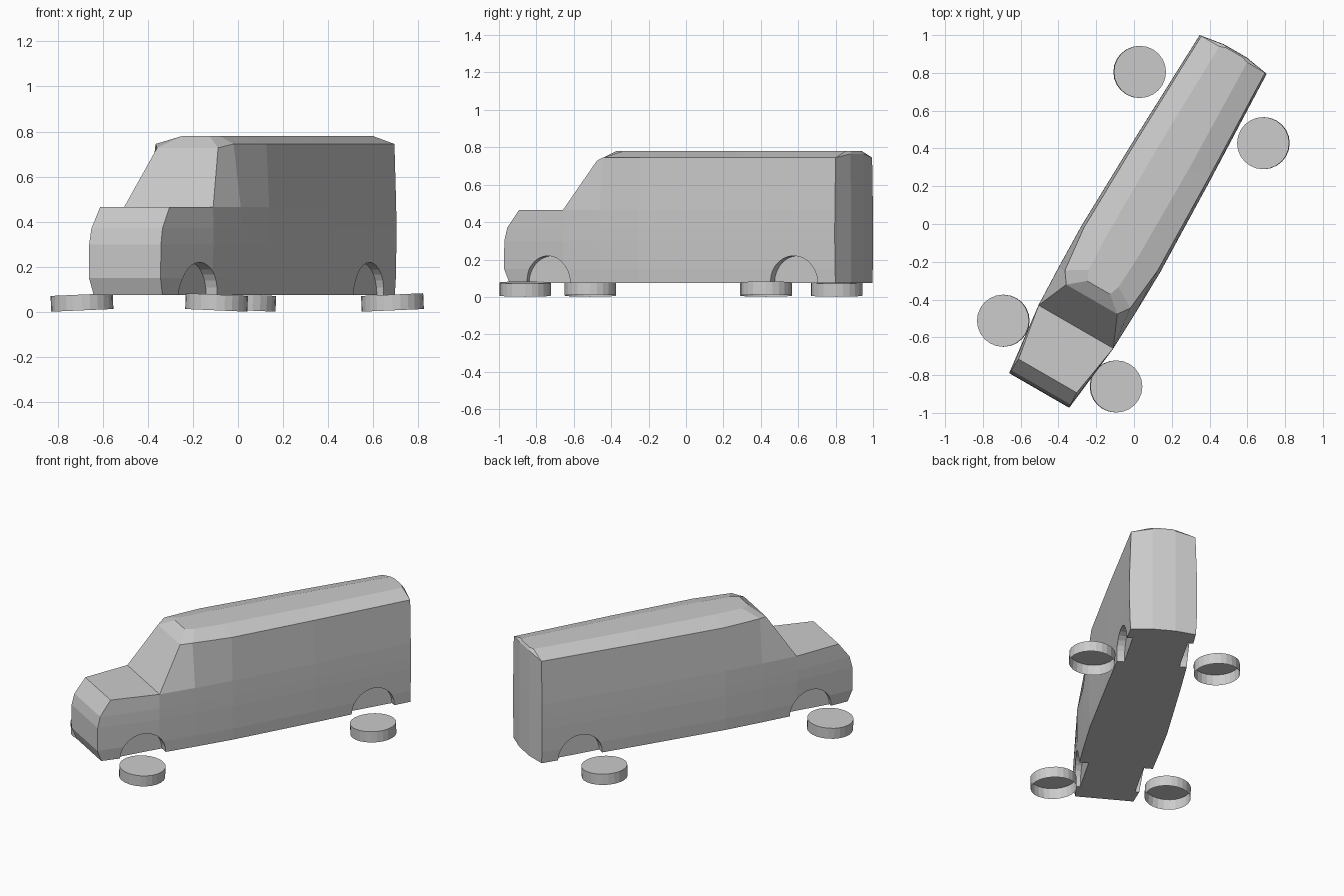
import bpy, bmesh
from math import radians
from mathutils import Matrix

if "Cube" in bpy.data.objects:
    bpy.data.objects.remove(bpy.data.objects["Cube"])

# the van stands turned 30 degrees on the ground
PLACE = Matrix.Translation((0.005, -0.003, 0)) @ Matrix.Rotation(radians(-30), 4, 'Z')


def make_object(name, bm, matrix):
    bmesh.ops.recalc_face_normals(bm, faces=bm.faces)
    mesh = bpy.data.meshes.new(name)
    bm.to_mesh(mesh)
    bm.free()
    ob = bpy.data.objects.new(name, mesh)
    ob.matrix_world = matrix
    bpy.context.collection.objects.link(ob)
    return ob


def ring(bm, half):
    """Symmetric outline from right-hand points, front to back."""
    pts = half + [(-x, y, z) for x, y, z in reversed(half)]
    return [bm.verts.new(p) for p in pts]


def bridge(bm, a, b):
    for i in range(len(a)):
        j = (i + 1) % len(a)
        bm.faces.new((a[i], a[j], b[j], b[i]))


# lower body: height, nose position, nose half width, widening
STATIONS = [(0.228, -0.625), (0.236, -0.395), (0.241, -0.15), (0.227, 0.4), (0.204, 1.04), (0.07, 1.062)]
LEVELS = [(0.075, -0.985, 0.176, -0.007), (0.15, -1.014, 0.183, -0.002), (0.3, -1.012, 0.184, 0.001),
          (0.37, -0.995, 0.182, 0.001), (0.465, -0.925, 0.178, 0)]
bm = bmesh.new()
rings = []
for z, nose, hw, grow in LEVELS:
    half = [(hw, nose, z)] + [(x + (grow if x > 0.1 else 0), y, z) for x, y in STATIONS]
    rings.append(ring(bm, half))
for a, b in zip(rings, rings[1:]):
    bridge(bm, a, b)
bm.faces.new(rings[0])

# hood
belt = rings[-1]
bm.faces.new((belt[0], belt[1], belt[-2], belt[-1]))

# cabin sides, windshield and crowned roof
eaves = ring(bm, [(0.156, -0.457, 0.728), (0.2, -0.395, 0.745), (0.226, -0.15, 0.745),
                  (0.215, 0.4, 0.745), (0.195, 1.04, 0.745), (0.07, 1.06, 0.765)])
roof = ring(bm, [(0.07, -0.385, 0.78), (0.09, -0.33, 0.78), (0.1, -0.15, 0.78),
                 (0.1, 0.4, 0.78), (0.085, 1.04, 0.78), (0.05, 1.052, 0.78)])
bridge(bm, belt[1:-1], eaves)
bridge(bm, eaves, roof)
bm.faces.new(roof)
body = make_object("van_body", bm, PLACE)

# wheel arches
for name, y in (("front", -0.725), ("rear", 0.79)):
    for side, sx in (("left", -1), ("right", 1)):
        bm = bmesh.new()
        bmesh.ops.create_cone(bm, cap_ends=True, segments=28, radius1=0.143, radius2=0.143, depth=0.2)
        place = PLACE @ Matrix.Translation((sx * 0.267, y, 0.077)) @ Matrix.Rotation(radians(90), 4, 'Y')
        cutter = make_object(f"{name}_{side}_arch_cutter", bm, place)
        cutter.hide_render = True
        cutter.hide_viewport = True
        cutter.display_type = 'WIRE'
        mod = body.modifiers.new("arch", 'BOOLEAN')
        mod.operation = 'DIFFERENCE'
        mod.solver = 'EXACT'
        mod.object = cutter

# loose wheels lying flat, open underneath, slightly tilted
WHEELS = [("front_left_wheel", -0.692, -0.512, -2.5), ("front_right_wheel", -0.095, -0.86, 2.5),
          ("rear_left_wheel", 0.03, 0.805, 2.5), ("rear_right_wheel", 0.685, 0.428, -2.5)]
for name, x, y, tilt in WHEELS:
    bm = bmesh.new()
    bmesh.ops.create_cone(bm, cap_ends=True, segments=24, radius1=0.138, radius2=0.138, depth=0.07)
    bottom = [f for f in bm.faces if f.normal.z < -0.9]
    bmesh.ops.delete(bm, geom=bottom, context='FACES_ONLY')
    make_object(name, bm, Matrix.Translation((x, y, 0.042)) @ Matrix.Rotation(radians(tilt), 4, 'Y'))
